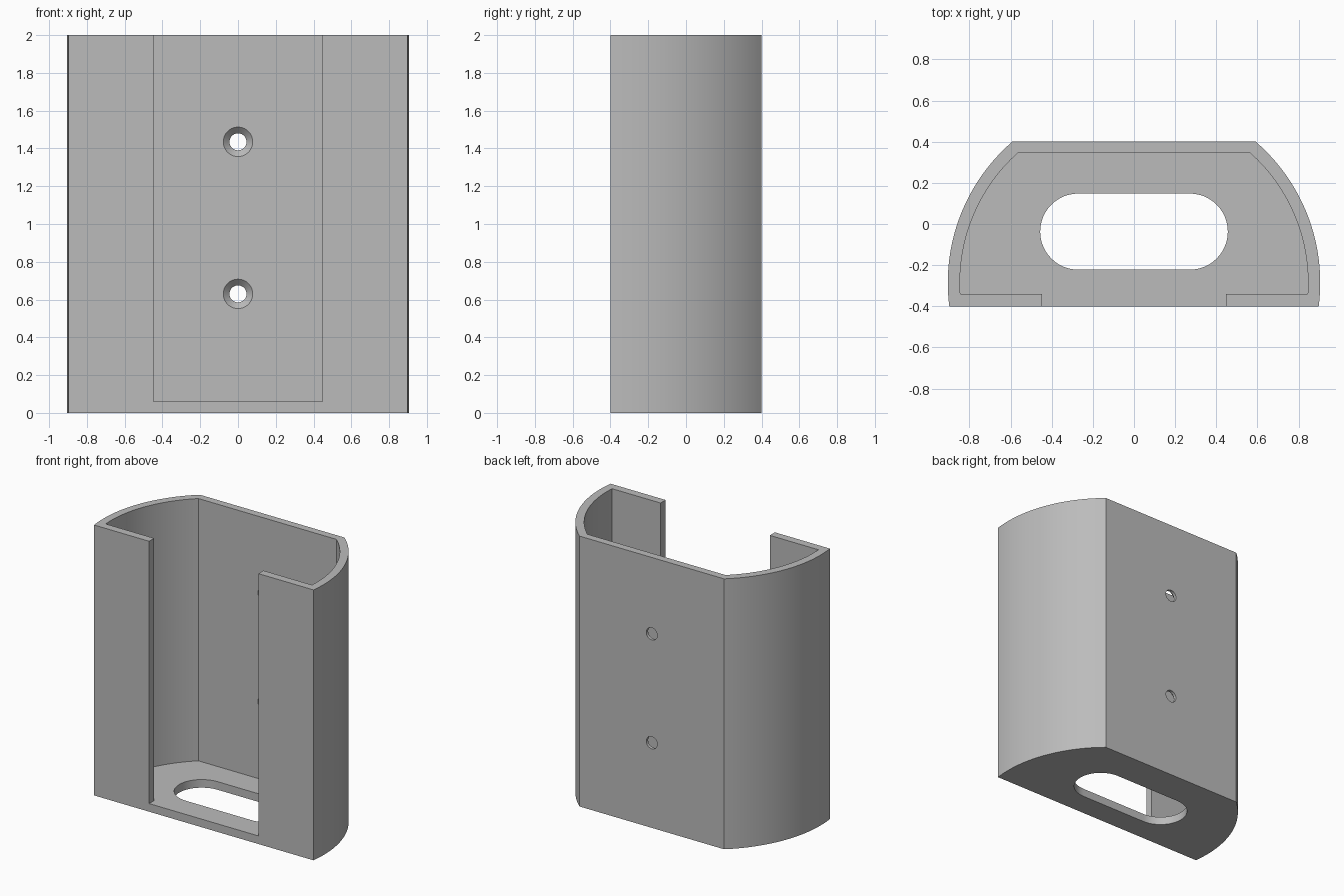
import bpy, bmesh, math

if "Cube" in bpy.data.objects:
    bpy.data.objects.remove(bpy.data.objects["Cube"])

ARC_Y = -0.285          # centre of the side curves
grey = bpy.data.materials.new("grey plastic")
grey.diffuse_color = (0.5, 0.5, 0.5, 1)
grey.use_nodes = True
grey.node_tree.nodes["Principled BSDF"].inputs["Base Color"].default_value = grey.diffuse_color


def prism(name, profile, z0, z1):
    """Extrude an xy profile between two heights."""
    bm = bmesh.new()
    face = bm.faces.new([bm.verts.new((x, y, z0)) for x, y in profile])
    top = bmesh.ops.extrude_face_region(bm, geom=[face])["geom"]
    bmesh.ops.translate(bm, vec=(0, 0, z1 - z0),
                        verts=[v for v in top if isinstance(v, bmesh.types.BMVert)])
    return finish(name, bm)


def finish(name, bm):
    bmesh.ops.recalc_face_normals(bm, faces=bm.faces)
    mesh = bpy.data.meshes.new(name)
    bm.to_mesh(mesh)
    bm.free()
    mesh.materials.append(grey)
    obj = bpy.data.objects.new(name, mesh)
    bpy.context.collection.objects.link(obj)
    return obj


def shell_profile(r, y0, y1, n=32):
    """Flat front and back joined by curved sides."""
    a0, a1 = (math.asin((y - ARC_Y) / r) for y in (y0, y1))
    angles = [a0 + (a1 - a0) * i / n for i in range(n + 1)]
    right = [(r * math.cos(a), ARC_Y + r * math.sin(a)) for a in angles]
    return right + [(-x, y) for x, y in reversed(right)]


def stadium(half, r, cy, n=24):
    pts = []
    for side in (0, 1):
        for i in range(n + 1):
            a = -math.pi / 2 + math.pi * (i / n + side)
            pts.append(((half, -half)[side] + r * math.cos(a), cy + r * math.sin(a)))
    return pts


def screw_hole(z, n=40):
    """Countersunk hole through the back wall, revolved around y."""
    bm = bmesh.new()
    rings = []
    for y, r in ((0.325, 0.078), (0.345, 0.078), (0.378, 0.045), (0.45, 0.045)):
        rings.append([bm.verts.new((r * math.cos(2 * math.pi * i / n), y,
                                    z + r * math.sin(2 * math.pi * i / n)))
                      for i in range(n)])
    for a, b in zip(rings, rings[1:]):
        for i in range(n):
            j = (i + 1) % n
            bm.faces.new((a[i], a[j], b[j], b[i]))
    bm.faces.new(rings[0])
    bm.faces.new(rings[-1])
    return finish("screw_hole_cutter", bm)


# Outer body
holder = prism("wall_holder", shell_profile(0.905, -0.4, 0.4), 0, 2)

# Cavity, open front, floor slot and screw holes
w = 0.447
cutters = [
    prism("cavity_cutter", shell_profile(0.846, -0.341, 0.345), 0.06, 2.2),
    prism("front_opening_cutter", [(-w, -0.6), (w, -0.6), (w, -0.2), (-w, -0.2)], 0.06, 2.2),
    prism("floor_slot_cutter", stadium(0.271, 0.185, -0.037), -0.2, 0.2),
    screw_hole(0.63), screw_hole(1.435),
]
bpy.context.view_layer.objects.active = holder
holder.select_set(True)
for cutter in cutters:
    cutter.hide_render = True
    mod = holder.modifiers.new("cut", 'BOOLEAN')
    mod.operation, mod.solver, mod.object = 'DIFFERENCE', 'EXACT', cutter
    bpy.ops.object.modifier_apply(modifier=mod.name)
for cutter in cutters:
    bpy.data.objects.remove(cutter)

bpy.ops.object.shade_smooth_by_angle(angle=math.radians(25))
